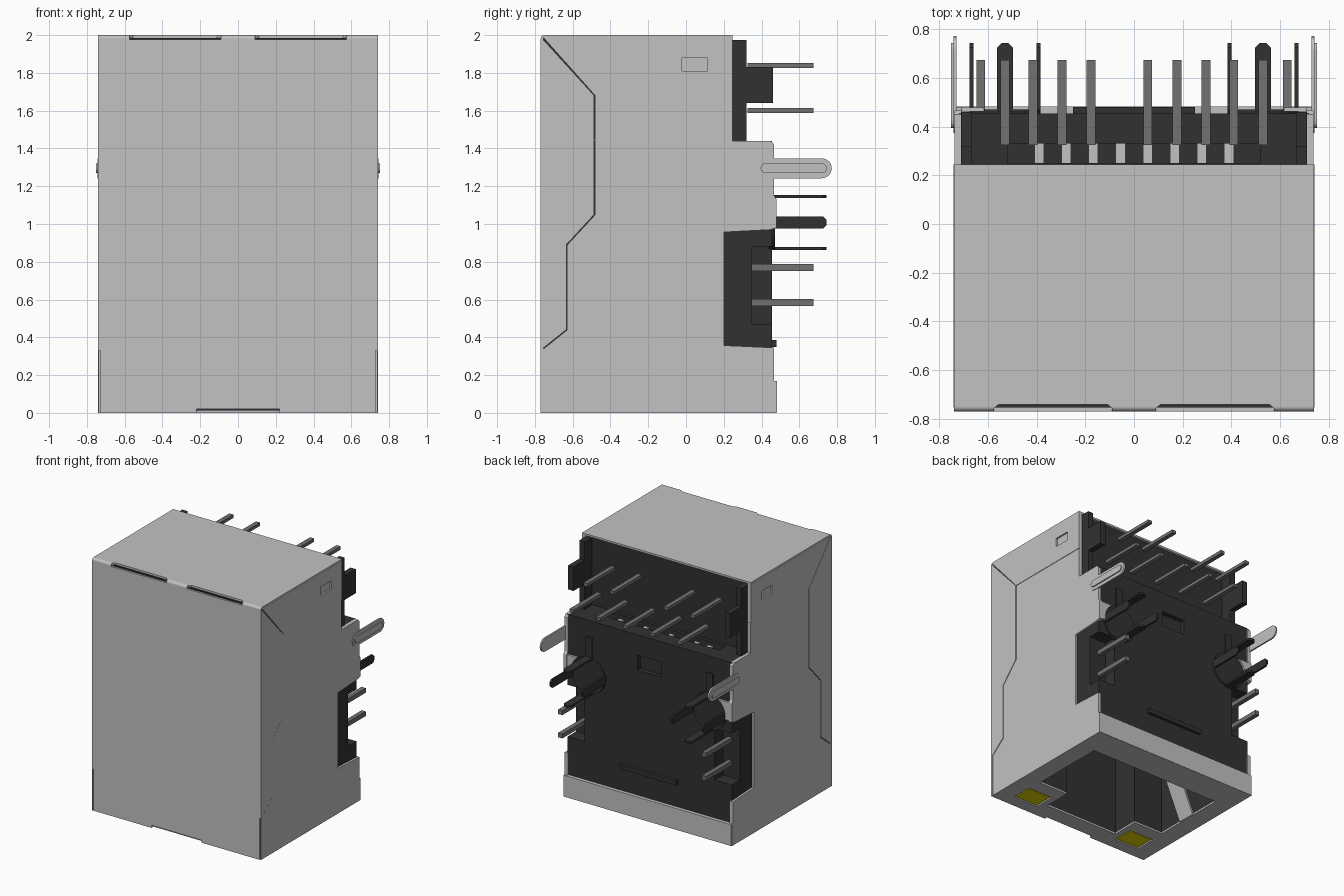
import bpy, bmesh, math

cube = bpy.data.objects.get("Cube")
if cube:
    bpy.data.objects.remove(cube, do_unlink=True)


def material(name, rgb):
    m = bpy.data.materials.new(name)
    m.use_nodes = True
    m.diffuse_color = (*rgb, 1)
    m.node_tree.nodes["Principled BSDF"].inputs["Base Color"].default_value = (*rgb, 1)
    return m


METAL = material("shield metal", (0.54, 0.54, 0.54))
PLASTIC = material("black plastic", (0.031, 0.031, 0.031))
PIN = material("pin metal", (0.17, 0.17, 0.17))
YELLOW = material("yellow lamp", (0.84, 0.72, 0.0))


def prism(name, pts, lo, hi, mat, axis="x"):
    """Extrude an outline: (y, z) along x, or (x, y) along z, or (x, z) along y."""
    place = {"x": lambda p, t: (t, p[0], p[1]),
             "y": lambda p, t: (p[0], t, p[1]),
             "z": lambda p, t: (p[0], p[1], t)}[axis]
    bm = bmesh.new()
    face = bm.faces.new([bm.verts.new(place(p, lo)) for p in pts])
    ext = bmesh.ops.extrude_face_region(bm, geom=[face])
    new = [g for g in ext["geom"] if isinstance(g, bmesh.types.BMVert)]
    bmesh.ops.translate(bm, verts=new, vec=place((0, 0), hi - lo))
    bmesh.ops.recalc_face_normals(bm, faces=bm.faces)
    me = bpy.data.meshes.new(name)
    bm.to_mesh(me)
    bm.free()
    ob = bpy.data.objects.new(name, me)
    bpy.context.collection.objects.link(ob)
    me.materials.append(mat)
    return ob


def box(name, x0, x1, y0, y1, z0, z1, mat):
    return prism(name, [(x0, y0), (x1, y0), (x1, y1), (x0, y1)], z0, z1, mat, "z")


def both(name, pts, lo, hi, mat):
    """Side part and its mirror image."""
    return (prism("left_" + name, pts, lo, hi, mat),
            prism("right_" + name, pts, -hi, -lo, mat))


def activate(ob):
    bpy.ops.object.select_all(action="DESELECT")
    ob.select_set(True)
    bpy.context.view_layer.objects.active = ob


def cut(ob, cutter):
    """Subtract the cutter and remove it."""
    mod = ob.modifiers.new("cut", "BOOLEAN")
    mod.operation, mod.solver, mod.object = "DIFFERENCE", "EXACT", cutter
    activate(ob)
    bpy.ops.object.modifier_apply(modifier=mod.name)
    bpy.data.objects.remove(cutter, do_unlink=True)


# Plug opening outline with the latch slot at the front
MOUTH = [(-.59, .24), (-.59, -.385), (-.33, -.385), (-.33, -.61),
         (.33, -.61), (.33, -.385), (.59, -.385), (.59, .24)]

# Plastic housing
housing = box("housing", -.72, .72, -.755, .455, .012, 1.44, PLASTIC)
cut(housing, prism("cutter", MOUTH, -.1, 1.2, PLASTIC, "z"))
cut(housing, box("cutter", -.52, .52, .25, .33, 1.3, 1.5, PLASTIC))
cut(housing, box("cutter", -.105, .105, .42, .5, 1.16, 1.28, PLASTIC))
for s in (-1, 1):
    xs = sorted((s * .57, s * .8))
    cut(housing, box("cutter", *xs, .35, .5, .47, .88, PLASTIC))
box("housing_upper", -.72, .72, -.755, .225, 1.441, 1.985, PLASTIC)
box("back_rib", -.25, .25, .45, .48, .35, .385, PLASTIC)

# Upper posts beside the pins
both("post", [(.22, 1.44), (.32, 1.44), (.32, 1.64), (.46, 1.64), (.46, 1.83),
              (.32, 1.83), (.32, 1.975), (.22, 1.975)], .665, .712, PLASTIC)

# Front and top cover, one folded sheet with slots on the fold
R = .02
arc = [(-.77 + R - R * math.cos(a), 2 - R + R * math.sin(a))
       for a in [math.radians(15 * i) for i in range(7)]]
cover = prism("front_top_cover", [(-.77, 0)] + arc + [(.245, 2), (.245, 1.985),
              (-.755, 1.985), (-.755, 0)], -.74, .74, METAL)
for s in (-1, 1):
    slot = [(s * .09, -.79), (s * .575, -.79), (s * .575, -.757),
            (s * .555, -.741), (s * .11, -.741), (s * .09, -.757)]
    cut(cover, prism("cutter", slot, 1.977, 2.05, METAL, "z"))
    # Narrow clearance at the lower corners
    xs = sorted((s * .727, s * .735))
    cut(cover, box("cutter", *xs, -.8, -.7, -.1, .33, METAL))
cut(cover, box("cutter", -.22, .22, -.8, -.7, -.1, .02, METAL))
activate(cover)
bpy.ops.object.shade_smooth_by_angle(angle=math.radians(30))
weighted = cover.modifiers.new("flat_panels", "WEIGHTED_NORMAL")
weighted.weight, weighted.keep_sharp = 100, True

# Side panels, separated by hairline seams
both("side_wall", [(-.754, 0), (.48, 0), (.48, .17), (.467, .17), (.467, .345),
                   (.2, .357), (.2, .957), (.45, .97), (.48, .98), (.48, 1.13),
                   (.467, 1.15), (.467, 1.42), (.45, 1.44), (.245, 1.44),
                   (.245, 1.68), (-.482, 1.68), (-.482, 1.048), (-.629, .889),
                   (-.629, .439), (-.754, .339)], .71, .738, METAL)
both("front_flap", [(-.757, 1.977), (-.486, 1.68), (-.486, 1.05), (-.633, .891),
                    (-.633, .441), (-.757, .342)], .71, .74, METAL)
for flap in both("top_flap", [(-.754, 1.986), (.245, 1.986), (.245, 1.681),
                              (-.482, 1.681)], .71, .741, METAL):
    # Shallow latch dimple
    s = 1 if flap.name.startswith("left") else -1
    xs = sorted((s * .728, s * .8))
    cut(flap, box("cutter", *xs, -.02, .115, 1.81, 1.88, METAL))


# Rounded grounding tabs with a raised bead
def capsule(y0, y1, z, r):
    pts = []
    for c, start in ((y1 - r, -90), (y0 + r, 90)):
        for i in range(9):
            a = math.radians(start + i * 22.5)
            pts.append((c + r * math.cos(a), z + r * math.sin(a)))
    return pts


both("ground_tab", capsule(.375, .772, 1.295, .053), .73, .743, METAL)
both("ground_tab_bead", capsule(.395, .745, 1.295, .026), .735, .752, METAL)

# Bottom face plate and back strip
plate = box("bottom_plate", -.735, .735, -.757, .48, 0, .012, METAL)
cut(plate, prism("cutter", MOUTH, -.1, .1, METAL, "z"))
cut(plate, box("cutter", -.22, .22, -.8, -.745, -.1, .1, METAL))
box("back_strip", -.735, .735, .455, .483, .001, .17, METAL)

for s, side in ((1, "left"), (-1, "right")):
    # Indicator lamp set in a dark recess
    cx = s * .49
    cut(plate, box("cutter", cx - .11, cx + .11, -.672, -.498, -.1, .1, METAL))
    box(side + "_lamp", cx - .1, cx + .1, -.662, -.508, .003, .03, YELLOW)
    # Spring finger inside the opening
    prism(side + "_spring_finger", [(s * .6, .005), (s * .585, .005), (s * .40, .43),
          (s * .415, .44)], -.17, -.02, METAL, "y")
    # Snap peg: round foot with four prongs
    px, pz = s * .53, 1.008
    foot = [(px + .146 * math.cos(i * math.pi / 12), pz + .146 * math.sin(i * math.pi / 12))
            for i in range(24)]
    prism(side + "_peg_foot", foot, .44, .47, PLASTIC, "y")
    for i, (dx, dz) in enumerate(((1, 0), (-1, 0), (0, 1), (0, -1))):
        x, z = px + dx * .138, pz + dz * .138
        c, t, axis = (z, x, "x") if dx else (x, z, "z")
        outline = [(.44, c - .033), (.725, c - .033), (.745, c - .013),
                   (.745, c + .013), (.725, c + .033), (.44, c + .033)]
        if dz:
            outline = [(b, a) for a, b in outline]
        prism(f"{side}_peg_prong_{i}", outline, t - .008, t + .008, PLASTIC, axis)
    # Shield flange curved around the peg
    rim = [(px + s * .15 * math.cos(math.radians(a)), pz + .15 * math.sin(math.radians(a)))
           for a in (55, 42, 29, 16, 3, -8)]
    prism(side + "_flange", [(s * .735, .987), (s * .735, 1.131)] + rim,
          .462, .479, METAL, "y")
    # Ridge above the peg
    box(side + "_peg_ridge", px - .03, px + .03, .45, .465, 1.14, 1.31, PLASTIC)
    # Lamp pins
    for i, z in enumerate((.77, .585)):
        box(f"{side}_lamp_pin_{i}", s * .63 - .018, s * .63 + .018, .34, .675,
            z - .018, z + .018, PIN)

# Signal pins in two staggered rows
for z, row in ((1.84, (-.53, -.296, .177, .41)),
               (1.6, (-.415, -.177, .057, .296, .53))):
    for i, x in enumerate(row):
        name = ("upper" if z > 1.7 else "lower") + f"_signal_pin_{i}"
        box(name, x - .018, x + .018, .325, .675, z - .013, z + .013, PIN)

# Contact ends in the shelf groove
for i in range(8):
    x = -.39 + i * .1115
    box(f"contact_{i}", x - .02, x + .02, .245, .332, 1.29, 1.41, METAL)
